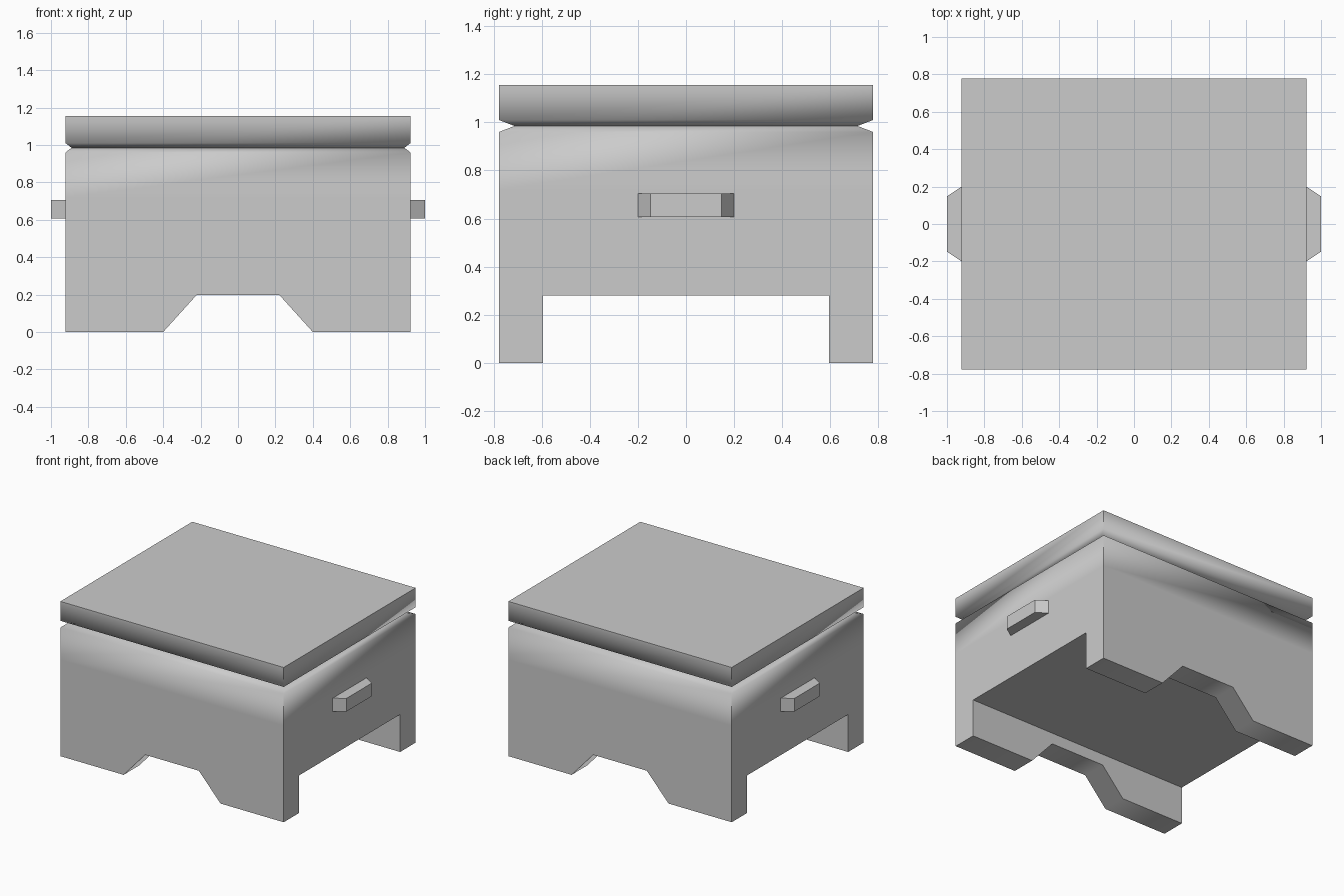
import bpy, bmesh
from math import radians

if "Cube" in bpy.data.objects:
    bpy.data.objects.remove(bpy.data.objects["Cube"])


def add_object(name, bm):
    bmesh.ops.recalc_face_normals(bm, faces=bm.faces)
    mesh = bpy.data.meshes.new(name)
    bm.to_mesh(mesh)
    bm.free()
    ob = bpy.data.objects.new(name, mesh)
    bpy.context.collection.objects.link(ob)
    return ob


def prism(name, points, direction):
    """Extrude a closed outline of 3D points along a direction."""
    bm = bmesh.new()
    face = bm.faces.new([bm.verts.new(p) for p in points])
    ext = bmesh.ops.extrude_face_region(bm, geom=[face])["geom"]
    bmesh.ops.translate(bm, vec=direction,
                        verts=[v for v in ext if isinstance(v, bmesh.types.BMVert)])
    return add_object(name, bm)


def stacked_rectangles(name, sections):
    """Loft rectangles given as (half x, half y, z)."""
    bm = bmesh.new()
    rings = [[bm.verts.new((sx * x, sy * y, z))
              for sx, sy in ((-1, -1), (1, -1), (1, 1), (-1, 1))]
             for x, y, z in sections]
    for a, b in zip(rings, rings[1:]):
        for i in range(4):
            j = (i + 1) % 4
            bm.faces.new((a[i], a[j], b[j], b[i]))
    bm.faces.new(rings[0])
    bm.faces.new(rings[-1])
    return add_object(name, bm)


# Box body with a V groove under the lid
W, D = 0.922, 0.778
body = stacked_rectangles("chest_body", [
    (W, D, 0), (W, D, 0.72), (W, D, 0.96),
    (0.89, 0.713, 0.985), (W, D, 1.01), (W, D, 1.155)])

# Cut-outs: wide tunnel from side to side, tapered arch from front to back
tunnel = prism("tunnel_cutter",
               [(-1.5, y, z) for y, z in
                ((-0.595, -0.2), (0.595, -0.2), (0.595, 0.28), (-0.595, 0.28))],
               (3, 0, 0))
arch = prism("arch_cutter",
             [(x, -1.5, z) for x, z in
              ((-0.4, -0.2), (0.4, -0.2), (0.4, 0),
               (0.222, 0.197), (-0.222, 0.197), (-0.4, 0))],
             (0, 3, 0))

bpy.context.view_layer.objects.active = body
body.select_set(True)
for cutter in (tunnel, arch):
    cutter.hide_render = True
    mod = body.modifiers.new("cut", "BOOLEAN")
    mod.operation = "DIFFERENCE"
    mod.solver = "EXACT"
    mod.object = cutter
    bpy.ops.object.modifier_apply(modifier=mod.name)
    bpy.data.objects.remove(cutter)
bpy.ops.object.shade_smooth_by_angle(angle=radians(75))

# Side handles, tapered towards the outside
for side, label in ((1, "right"), (-1, "left")):
    prism(label + "_handle",
          [(side * x, y, 0.607) for x, y in
           ((W, -0.2), (1, -0.148), (1, 0.148), (W, 0.2))],
          (0, 0, 0.098))
